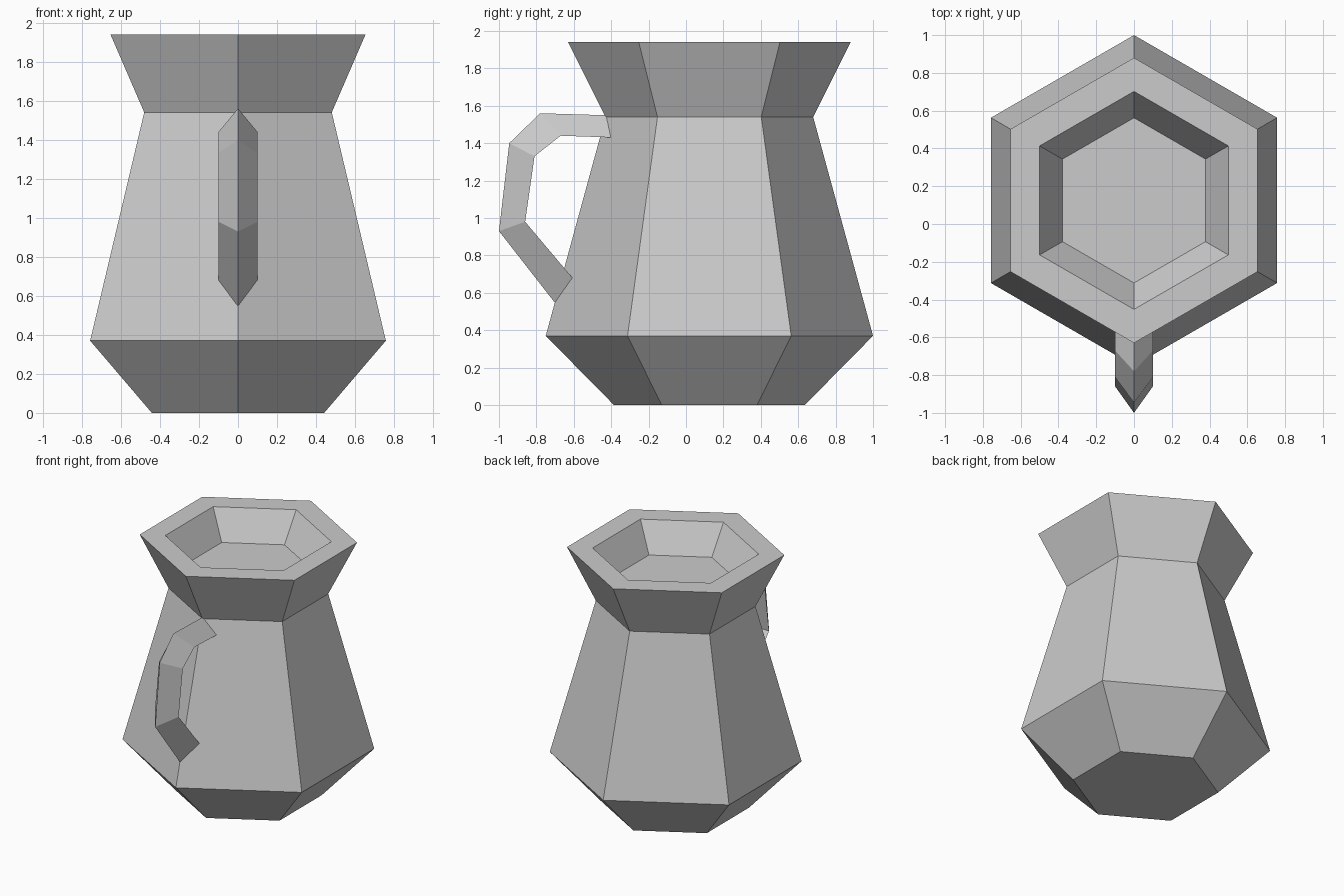
import bpy
import bmesh
from math import cos, sin, pi

cube = bpy.data.objects.get("Cube")
if cube:
    bpy.data.objects.remove(cube)

# Plain grey clay
clay = bpy.data.materials.new("grey_clay")
clay.use_nodes = True
grey = (0.6, 0.6, 0.6, 1)
clay.diffuse_color = grey
clay.node_tree.nodes["Principled BSDF"].inputs["Base Color"].default_value = grey


def loft(name, rings):
    """Skin a list of equal rings of points and cap both ends."""
    bm = bmesh.new()
    loops = [[bm.verts.new(p) for p in ring] for ring in rings]
    n = len(loops[0])
    for a, b in zip(loops, loops[1:]):
        for i in range(n):
            j = (i + 1) % n
            bm.faces.new((a[i], a[j], b[j], b[i]))
    bm.faces.new(loops[0])
    bm.faces.new(loops[-1])
    bmesh.ops.recalc_face_normals(bm, faces=bm.faces)
    mesh = bpy.data.meshes.new(name)
    bm.to_mesh(mesh)
    bm.free()
    mesh.materials.append(clay)
    obj = bpy.data.objects.new(name, mesh)
    bpy.context.collection.objects.link(obj)
    return obj


def hexagon(radius, z, centre_y=0.125):
    """Six-sided ring with a corner facing the front."""
    return [(radius * sin(i * pi / 3), centre_y - radius * cos(i * pi / 3), z)
            for i in range(6)]


# Jug body: foot, belly, neck, flared rim, inner lip and recessed floor
profile = [(0.51, 0), (0.875, 0.37), (0.555, 1.54),
           (0.755, 1.94), (0.577, 1.94), (0.437, 1.725)]
loft("jug_body", [hexagon(r, z) for r, z in profile])

# Handle: triangular section, ridge outside and flat inside, ends sunk in the body
outer = [(-0.38, 1.548), (-0.78, 1.56), (-0.945, 1.40), (-1.0, 0.93), (-0.68, 0.52)]
inner = [(-0.38, 1.43), (-0.67, 1.44), (-0.81, 1.33), (-0.86, 0.98), (-0.59, 0.66)]
half_width = 0.1
loft("handle", [[(0, *o), (half_width, *i), (-half_width, *i)]
                for o, i in zip(outer, inner)])
